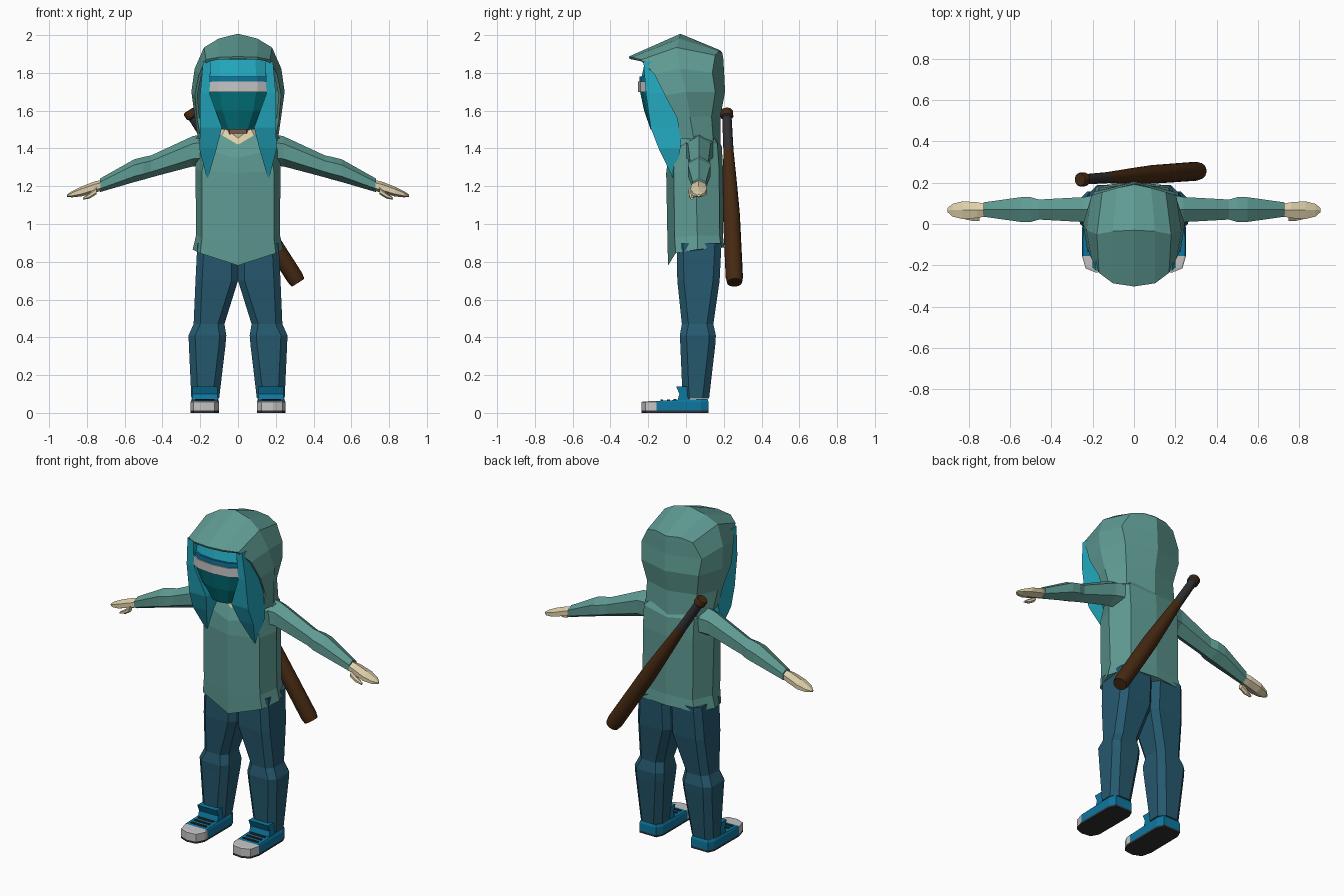
import bpy, bmesh, math
from mathutils import Vector

if "Cube" in bpy.data.objects:
    bpy.data.objects.remove(bpy.data.objects["Cube"])


def mat(name, r, g, b):
    m = bpy.data.materials.new(name)
    m.diffuse_color = (r, g, b, 1)
    m.use_nodes = True
    m.node_tree.nodes["Principled BSDF"].inputs["Base Color"].default_value = m.diffuse_color
    return m


HOODIE = mat("hoodie teal", .114, .328, .292)
PANTS = mat("trouser navy", .019, .1, .158)
BLUE = mat("shoe blue", .004, .185, .35)
CYAN = mat("hair cyan", .017, .40, .53)
MASK = mat("mask dark teal", .001, .19, .225)
SKIN = mat("skin cream", .74, .64, .41)
WHITE = mat("pale grey", .56, .56, .56)
DARK = mat("rubber charcoal", .03, .03, .033)
WOOD = mat("bat brown", .06, .022, .006)
NECK = mat("neck brown", .188, .102, .065)


def finish(name, bm, mats, rule=None):
    bmesh.ops.remove_doubles(bm, verts=bm.verts, dist=1e-5)
    bmesh.ops.recalc_face_normals(bm, faces=bm.faces)
    me = bpy.data.meshes.new(name)
    for m in mats:
        me.materials.append(m)
    if rule:
        for f in bm.faces:
            f.material_index = rule(f.calc_center_median())
    bm.to_mesh(me)
    bm.free()
    ob = bpy.data.objects.new(name, me)
    bpy.context.collection.objects.link(ob)
    return ob


def loft_bm(rings, caps=True, s=1, closed=True):
    bm = bmesh.new()
    vs = [[bm.verts.new((p[0] * s, p[1], p[2])) for p in r] for r in rings]
    n = len(rings[0])
    for a, b in zip(vs, vs[1:]):
        for i in range(n if closed else n - 1):
            j = (i + 1) % n
            bm.faces.new((a[i], a[j], b[j], b[i]))
    if caps:
        bm.faces.new(vs[0])
        bm.faces.new(vs[-1])
    return bm


def loft(name, rings, *mats, rule=None, caps=True, s=1):
    return finish(name, loft_bm(rings, caps, s), mats, rule)


def sym(half):
    """Closed ring from its right half (first and last point on x = 0)."""
    return half + [(-x, y, z) for x, y, z in half[-2:0:-1]]


def rect(x0, x1, y0, y1, z, c=0.0):
    """Rectangle ring at height z, with corners cut by c."""
    if not c:
        return [(x0, y0, z), (x1, y0, z), (x1, y1, z), (x0, y1, z)]
    return [(x0 + c, y0, z), (x1 - c, y0, z), (x1, y0 + c, z), (x1, y1 - c, z),
            (x1 - c, y1, z), (x0 + c, y1, z), (x0, y1 - c, z), (x0, y0 + c, z)]


def xring(x, y, z, ry, rz, n=6):
    """Ring around the x direction, vertex on top."""
    return [(x, y + ry * math.sin(math.tau * i / n), z + rz * math.cos(math.tau * i / n))
            for i in range(n)]


# Hoodie body, with a hem that drops to a point in front
collar = [(0, -.07, 1.42), (.085, -.04, 1.47), (.13, .03, 1.5), (.1, .12, 1.5), (0, .14, 1.5)]
loft("hoodie_body", [sym(h) for h in (
    [(0, -.095, .78), (.2, -.055, .845), (.24, .06, .865), (.185, .185, .875), (0, .203, .875)],
    [(0, -.098, .9), (.19, -.06, .93), (.222, .06, .94), (.17, .178, .94), (0, .195, .94)],
    [(0, -.105, 1.27), (.19, -.065, 1.28), (.225, .05, 1.29), (.17, .175, 1.3), (0, .195, 1.3)],
    [(0, -.095, 1.35), (.17, -.06, 1.39), (.222, .05, 1.46), (.17, .165, 1.43), (0, .19, 1.41)],
    collar)], HOODIE)

# Skin showing in the neckline, and the neck
loft("neckline_skin", [sym([(x * k, y * k, z + d) for x, y, z in collar])
                       for k, d in ((1, 0), (.8, .035))], SKIN)
loft("neck", [rect(-.075, .075, -.045, .09, z, .03) for z in (1.42, 1.56)], NECK)

# Hood shell: columns run from crown to base, from rim round to the back centre
columns = [
    [(0, -.3, 1.88), (.1, -.285, 1.877), (.165, -.235, 1.865), (.2, -.165, 1.79),
     (.222, -.11, 1.68), (.21, -.045, 1.56), (.19, -.03, 1.45)],
    [(0, -.03, 2.0), (.1, -.035, 1.975), (.175, -.05, 1.93), (.223, -.03, 1.82),
     (.24, 0, 1.7), (.222, .02, 1.57), (.205, .04, 1.45)],
    [(0, .175, 1.915), (.08, .17, 1.91), (.15, .15, 1.89), (.2, .135, 1.8),
     (.19, .15, 1.7), (.165, .13, 1.57), (.17, .14, 1.42)],
    [(0, .175, 1.915), (0, .185, 1.905), (0, .19, 1.88), (0, .195, 1.8),
     (0, .2, 1.7), (0, .175, 1.57), (0, .175, 1.42)]]
around = columns + [[(-x, y, z) for x, y, z in c] for c in columns[-2::-1]]
bm = loft_bm(around, caps=False, closed=False)
bmesh.ops.remove_doubles(bm, verts=bm.verts, dist=1e-5)
bmesh.ops.dissolve_degenerate(bm, edges=bm.edges, dist=1e-5)
hood = finish("hood", bm, [HOODIE])
sol = hood.modifiers.new("thickness", "SOLIDIFY")
sol.thickness, sol.offset = .014, 0


# Head: hair above, face mask below
def head_ring(z, w, yf, yb=.1, grow=0):
    w, yf = w + grow, yf - grow
    return sym([(0, yf, z), (w * .6, yf + .012, z), (w, yf + .05, z), (w, yb, z), (0, yb + .03, z)])


loft("head", [head_ring(1.5, .085, -.187, .06), head_ring(1.6, .135, -.222),
              head_ring(1.70, .16, -.243), head_ring(1.78, .162, -.235),
              head_ring(1.87, .152, -.215), head_ring(1.91, .1, -.12, .07)],
     MASK, CYAN, rule=lambda c: int(c.z > 1.7))

# Eye band with its blue strap edge
loft("eye_band", [head_ring(z, .16, -.243, grow=.01) for z in (1.70, 1.755)], WHITE)
loft("eye_band_strap", [head_ring(z, .16, -.238, grow=.008) for z in (1.755, 1.782)], BLUE)

# Leg rings: x range, y range, height
leg = [(0, .215, -.05, .188, .9), (0, .225, -.046, .178, .70), (.072, .235, -.022, .145, .47),
       (.062, .262, -.033, .158, .41), (.066, .26, -.03, .155, .36), (.1, .247, -.018, .122, .075)]
# Sleeve rings: x, z, half depth, half height
sleeve = [(.15, 1.395, .09, .085), (.24, 1.385, .07, .08), (.46, 1.305, .056, .058),
          (.5, 1.295, .069, .06), (.55, 1.282, .069, .06), (.73, 1.205, .04, .036)]
hand = [(.70, 1.21, .03, .027), (.76, 1.195, .044, .03), (.83, 1.172, .05, .026),
        (.88, 1.157, .035, .016), (.905, 1.15, .01, .006)]
thumb = [(.75, 1.175, .018, .018), (.785, 1.15, .017, .015), (.82, 1.135, .008, .006)]
# Shoe outline seen from above
sole = [(.118, .12), (.232, .12), (.25, .08), (.252, -.155), (.235, -.215),
        (.185, -.235), (.125, -.228), (.1, -.18), (.1, .08)]

for side, s in (("right", 1), ("left", -1)):
    # Hanging hair lock ending in a point
    loft(side + "_hair_lock", [
        rect(.145, .185, -.225, -.1, 1.86), rect(.15, .2, -.212, -.08, 1.69),
        rect(.085, .2, -.187, -.02, 1.51), rect(.113, .205, -.145, -.03, 1.4),
        rect(.158, .166, -.07, -.06, 1.245)], CYAN, s=s)

    loft(side + "_sleeve", [xring(x, .07, z, a, b) for x, z, a, b in sleeve], HOODIE, s=s)
    loft(side + "_hand", [xring(x, .067, z, a, b) for x, z, a, b in hand], SKIN, s=s)
    loft(side + "_thumb", [xring(x, .03, z, a, b) for x, z, a, b in thumb], SKIN, s=s)

    loft(side + "_trouser_leg", [rect(*r, .035) for r in leg], PANTS, s=s)

    # Shoe: dark sole, blue upper, pale toe cap cut at a plane
    bm = loft_bm([[(x, y, 0) for x, y in sole], [(x, y, .012) for x, y in sole],
                  [(x, y, .058) for x, y in sole],
                  [(.176 + (x - .176) * .93, y * .95, .07 + y * .04) for x, y in sole]], s=s)
    bmesh.ops.bisect_plane(bm, geom=bm.verts[:] + bm.edges[:] + bm.faces[:],
                           plane_co=(0, -.155, 0), plane_no=(0, 1, 0))
    finish(side + "_shoe", bm, [BLUE, WHITE, DARK],
           lambda c: 2 if c.z < .01 else int(c.y < -.155))

    # Shoe tongue and laces
    loft(side + "_shoe_tongue", [rect(.108, .24, -.045, .02, .065),
                                 rect(.108, .24, -.035, .02, .1),
                                 rect(.108, .24, -.052, .02, .14)], BLUE, s=s)
    for i in range(3):
        y = -.135 + i * .035
        loft(f"{side}_lace_{i + 1}", [rect(.125, .227, y, y + .014, z + y * .04)
                                      for z in (.066, .075)], DARK, s=s)

# Bat slung diagonally on the back
top, end = Vector((-.262, .215, 1.60)), Vector((.318, .257, .69))
axis = end - top
turn = axis.to_track_quat('Z', 'Y')
profile = [(0, .03), (.006, .034), (.035, .034), (.042, .025), (.23, .027),
           (.42, .037), (.6, .045), (.97, .046), (1, .04)]
bat_rings = [[top + axis * t + turn @ Vector((r * math.cos(math.tau * i / 14),
                                             r * math.sin(math.tau * i / 14), 0))
              for i in range(14)] for t, r in profile]
loft("bat", bat_rings, WOOD, DARK,
     rule=lambda c: int(.037 < (c - top).dot(axis) / axis.length_squared < .225))
bat = bpy.data.objects["bat"]
bpy.context.view_layer.objects.active = bat
bat.select_set(True)
bpy.ops.object.shade_smooth_by_angle(angle=math.radians(35))
